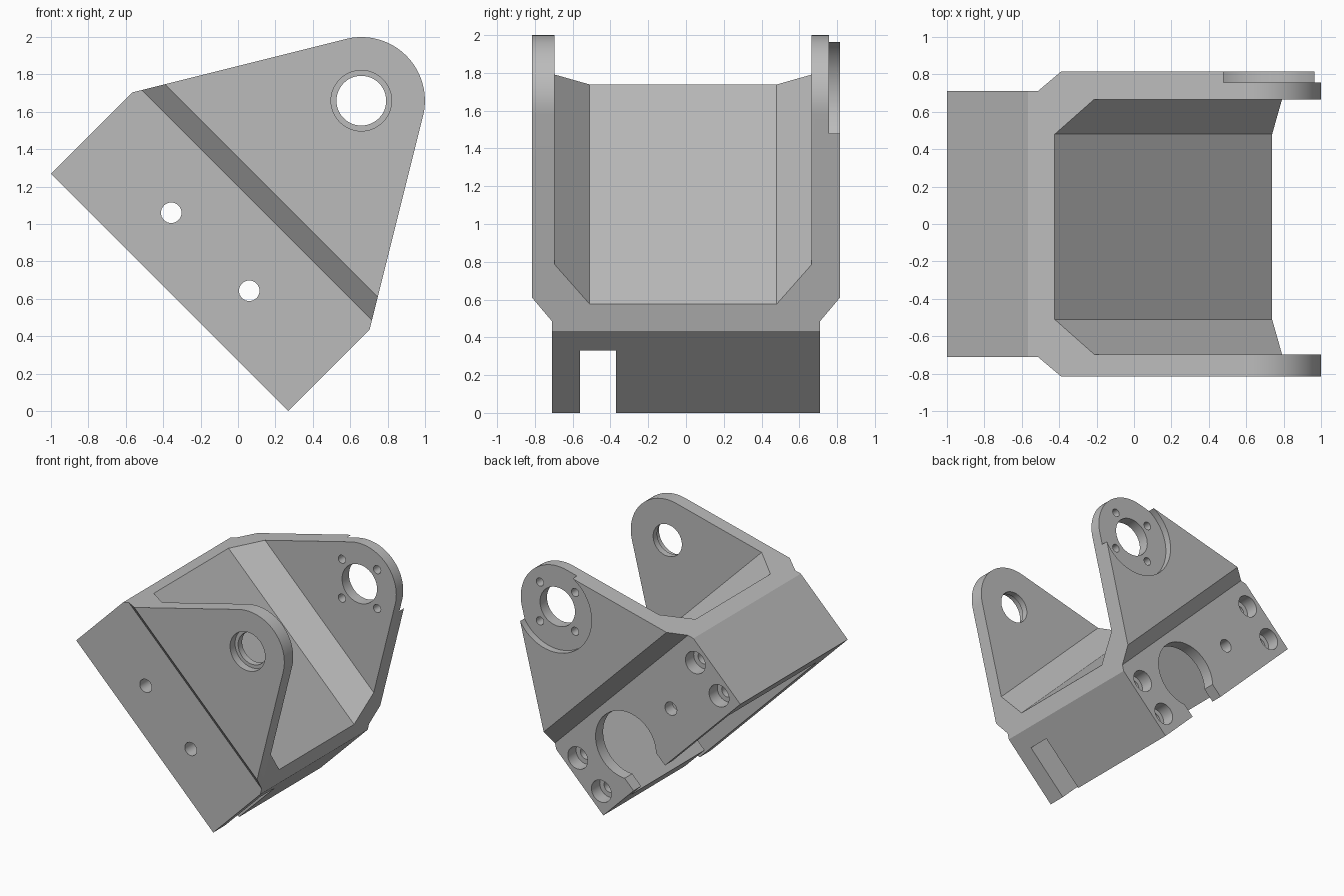
import bpy, bmesh, math
from mathutils import Matrix, Vector

if "Cube" in bpy.data.objects:
    bpy.data.objects.remove(bpy.data.objects["Cube"], do_unlink=True)

# Block and hub dimensions, before the bracket is tilted
HALF, HEIGHT = 0.897, 0.615
HUB_Z, HUB_R = 1.45, 0.34
SIDE = 0.71

grey = bpy.data.materials.new("plain_grey")
grey.use_nodes = True
colour = (0.5, 0.5, 0.5, 1)
grey.diffuse_color = colour
grey.node_tree.nodes["Principled BSDF"].inputs["Base Color"].default_value = colour


def prism(name, points, sweep):
    """Extrude a closed outline along a vector."""
    bm = bmesh.new()
    face = bm.faces.new([bm.verts.new(p) for p in points])
    new = bmesh.ops.extrude_face_region(bm, geom=[face])["geom"]
    bmesh.ops.translate(bm, vec=Vector(sweep),
                        verts=[v for v in new if isinstance(v, bmesh.types.BMVert)])
    bmesh.ops.recalc_face_normals(bm, faces=bm.faces)
    mesh = bpy.data.meshes.new(name)
    bm.to_mesh(mesh)
    bm.free()
    mesh.materials.append(grey)
    obj = bpy.data.objects.new(name, mesh)
    bpy.context.collection.objects.link(obj)
    return obj


def combine(target, tool, operation="DIFFERENCE"):
    """Apply a boolean and discard the tool."""
    mod = target.modifiers.new("cut", "BOOLEAN")
    mod.operation, mod.object, mod.solver = operation, tool, "EXACT"
    bpy.context.view_layer.objects.active = target
    bpy.ops.object.modifier_apply(modifier=mod.name)
    bpy.data.objects.remove(tool, do_unlink=True)


def bore(x, z, radius, y0, y1, sides=32):
    ring = [math.tau * i / sides for i in range(sides)]
    points = [(x + radius * math.cos(a), y0, z + radius * math.sin(a)) for a in ring]
    combine(bracket, prism("bore", points, (0, y1 - y0, 0)))


def slot(x0, x1, y0, y1, z0, z1):
    points = [(x0, y0, z0), (x1, y0, z0), (x1, y0, z1), (x0, y0, z1)]
    combine(bracket, prism("slot", points, (0, y1 - y0, 0)))


# Side outline: block with ears tapering tangentially to a round hub
drop = HUB_Z - HEIGHT
start = math.acos(HUB_R / math.hypot(HALF, drop)) - math.atan2(drop, HALF)
steps = 40
arc = [start + (math.pi - 2 * start) * i / steps for i in range(steps + 1)]
outline = [(-HALF, 0), (HALF, 0), (HALF, HEIGHT)]
outline += [(HUB_R * math.cos(a), HUB_Z + HUB_R * math.sin(a)) for a in arc]
outline += [(-HALF, HEIGHT)]
bracket = prism("bracket", [(x, -1, z) for x, z in outline], (0, 2, 0))

# Cross-section: stepped block, two ears and a chamfered channel
section = [(-SIDE, -0.1), (SIDE, -0.1), (SIDE, 0.66), (0.815, 0.77), (0.815, 2),
           (0.665, 2), (0.665, 0.925), (0.48, 0.74), (-0.51, 0.74),
           (-0.697, 0.927), (-0.697, 2), (-0.815, 2), (-0.815, 0.77), (-SIDE, 0.66)]
combine(bracket, prism("section", [(-1.2, y, z) for y, z in section], (2.4, 0, 0)),
        "INTERSECT")

# Front ear: bearing seat with a smaller through hole
bore(0, HUB_Z, 0.133, -0.9, -0.6, 48)
bore(0, HUB_Z, 0.162, -0.9, -0.75, 48)

# Back ear: round recess, centre hole and four bolt holes
bore(0, HUB_Z, 0.355, 0.757, 0.9, 64)
bore(0, HUB_Z, 0.162, 0.6, 0.9, 48)
for k in range(4):
    angle = k * math.pi / 2
    bore(0.23 * math.cos(angle), HUB_Z + 0.23 * math.sin(angle), 0.034, 0.6, 0.9, 24)

# Motor bay open underneath, cable slot, and shaft opening in the back wall
MID, SHAFT = HEIGHT / 2, 0.295
slot(-0.64, 0.64, -0.56, 0.61, -0.1, 0.618)
slot(0.6, 1, -0.56, -0.37, -0.1, 0.467)
bore(SHAFT, MID, 0.28, 0.55, 0.8, 64)
slot(SHAFT - 0.205, SHAFT + 0.205, 0.55, 0.8, -0.1, MID)

# Small holes through both walls, and counterbored mounting holes
for side in (-1, 1):
    bore(side * SHAFT, MID, 0.055, -0.8, 0.8)
    for z in (MID - 0.155, MID + 0.155):
        bore(side * 0.77, z, 0.092, 0.6, 0.8)
        bore(side * 0.77, z, 0.052, 0.3, 0.8)

# Tilt the bracket onto its lower corner
bracket.data.transform(Matrix.Translation((-0.366, 0, 0.634))
                       @ Matrix.Rotation(math.radians(45), 4, "Y"))
bpy.ops.object.select_all(action="DESELECT")
bracket.select_set(True)
bpy.context.view_layer.objects.active = bracket
bpy.ops.object.shade_smooth_by_angle(angle=math.radians(30))
